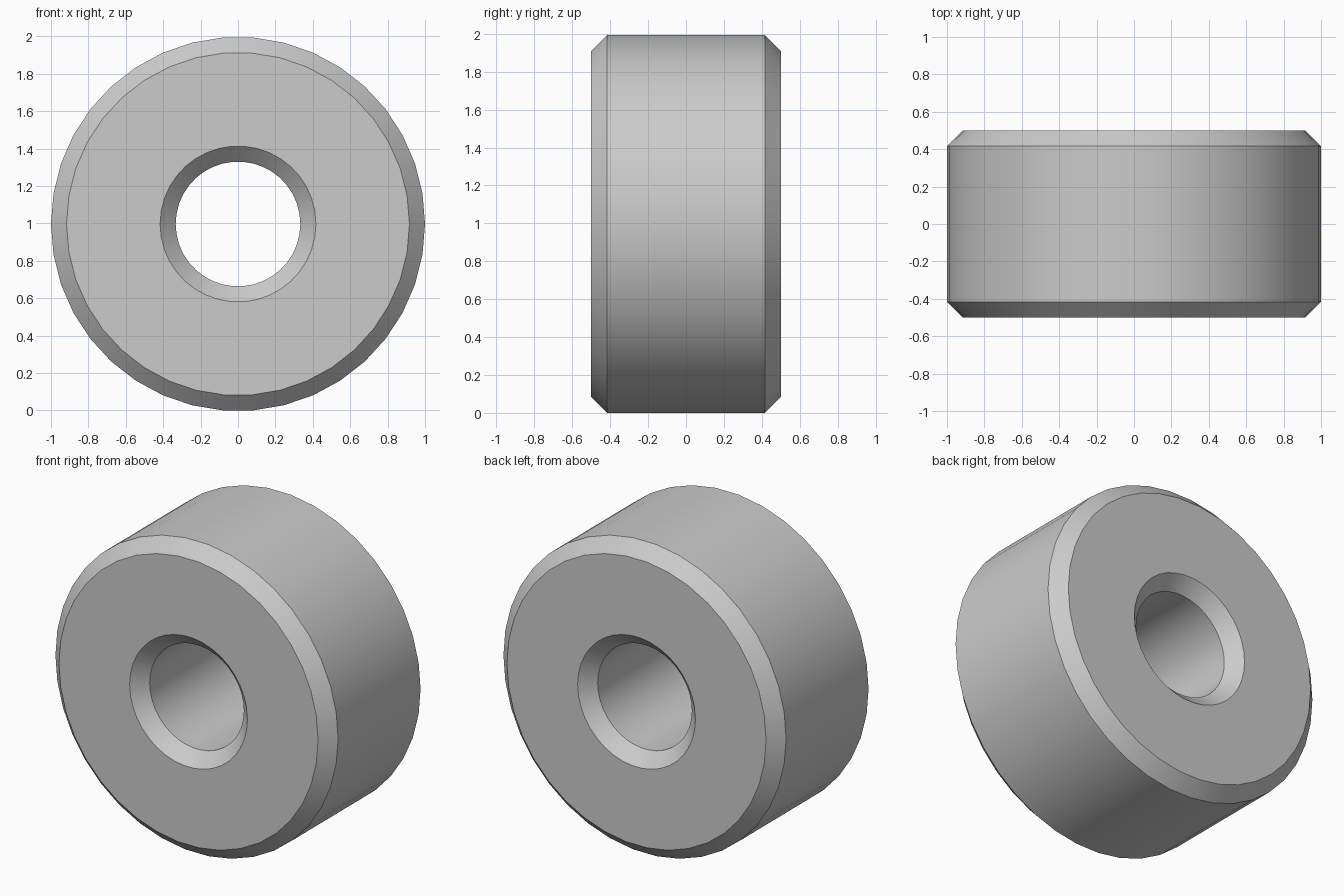
import bpy, bmesh, math

if "Cube" in bpy.data.objects:
    bpy.data.objects.remove(bpy.data.objects["Cube"])

SIDES = 38
CHAMFER = 1 / 12
OUTER, BORE, HALF = 1.0, 1 / 3, 0.5
CENTRE_Z = OUTER * math.cos(math.pi / SIDES)  # lowest flat rests on z = 0

# Closed cross-section (radius, y): chamfered outer rim and chamfered bore
profile = [
    (OUTER - CHAMFER, -HALF), (OUTER, -HALF + CHAMFER),
    (OUTER, HALF - CHAMFER), (OUTER - CHAMFER, HALF),
    (BORE + CHAMFER, HALF), (BORE, HALF - CHAMFER),
    (BORE, -HALF + CHAMFER), (BORE + CHAMFER, -HALF),
]

# Roller: the cross-section turned around the y axis
bm = bmesh.new()
rings = []
for i in range(SIDES):
    a = 2 * math.pi * i / SIDES
    rings.append([bm.verts.new((r * math.cos(a), y, CENTRE_Z + r * math.sin(a)))
                  for r, y in profile])
n = len(profile)
for i in range(SIDES):
    p, q = rings[i], rings[(i + 1) % SIDES]
    for j in range(n):
        k = (j + 1) % n
        bm.faces.new((p[j], p[k], q[k], q[j]))
bmesh.ops.recalc_face_normals(bm, faces=bm.faces)

mesh = bpy.data.meshes.new("roller")
bm.to_mesh(mesh)
bm.free()
roller = bpy.data.objects.new("roller", mesh)
bpy.context.collection.objects.link(roller)

# Smooth round surfaces, sharp chamfer edges
bpy.context.view_layer.objects.active = roller
roller.select_set(True)
bpy.ops.object.shade_smooth_by_angle(angle=math.radians(30))
